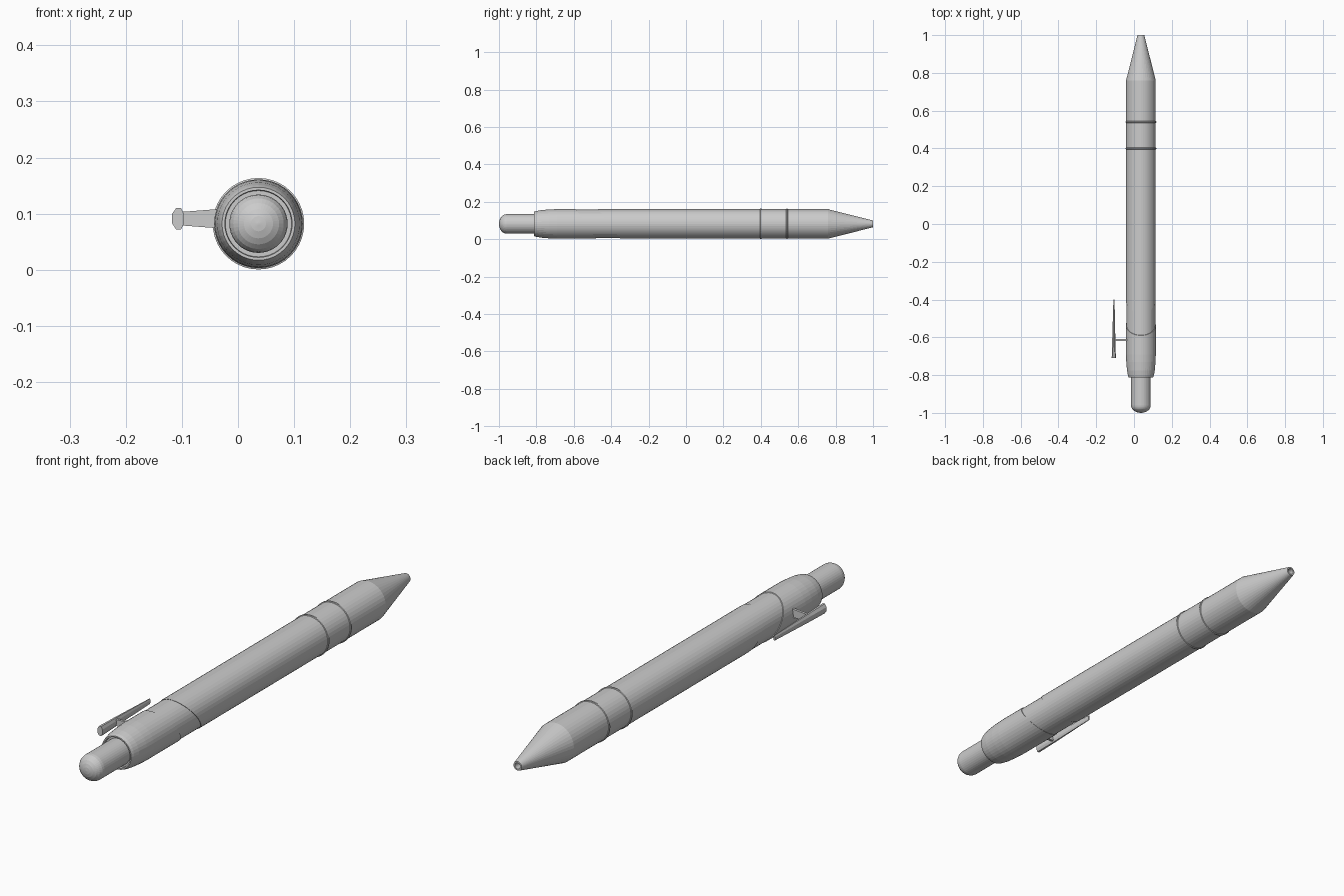
import bpy, bmesh, math

if "Cube" in bpy.data.objects:
    bpy.data.objects.remove(bpy.data.objects["Cube"])

CX, CZ = 0.0365, 0.082   # pen axis
SEG = 40


def make_object(name, bm):
    bmesh.ops.recalc_face_normals(bm, faces=bm.faces)
    mesh = bpy.data.meshes.new(name)
    bm.to_mesh(mesh)
    bm.free()
    obj = bpy.data.objects.new(name, mesh)
    bpy.context.collection.objects.link(obj)
    return obj


def loft(bm, rings, cap_start=False, cap_end=False):
    rows = [[bm.verts.new(p) for p in ring] for ring in rings]
    for a, b in zip(rows, rows[1:]):
        n = len(a)
        for i in range(n):
            j = (i + 1) % n
            bm.faces.new((a[i], a[j], b[j], b[i]))
    if cap_start:
        bm.faces.new(rows[0])
    if cap_end:
        bm.faces.new(rows[-1])


def lathe(name, profile, cap_start=False, cap_end=False):
    """Profile of (y, radius, slant); slant tilts the ring's plane."""
    bm = bmesh.new()
    rings = []
    for y, r, slant in profile:
        ring = []
        for i in range(SEG):
            t = 2 * math.pi * i / SEG
            h = r * math.sin(t)
            ring.append((CX + r * math.cos(t), y - slant * h, CZ + h))
        rings.append(ring)
    loft(bm, rings, cap_start, cap_end)
    return make_object(name, bm)


# Barrel with slanted rear edge, conical nose and a hollow tip
lathe("barrel", [(-0.41, 0.0745, 0.75), (-0.41, 0.0785, 0.75),
                 (0.76, 0.0785, 0), (1.0, 0.018, 0), (1.0, 0.012, 0),
                 (0.96, 0.012, 0)], cap_end=True)

# Recessed slanted band between cap and barrel
lathe("slanted_band", [(-0.55, 0.0765, 0.72), (-0.40, 0.0765, 0.75)])

# Rear cap with rounded shoulder and a stepped collar
lathe("rear_cap", [(-0.80, 0.050, 0), (-0.80, 0.059, 0), (-0.812, 0.060, 0),
                   (-0.812, 0.065, 0), (-0.80, 0.069, 0), (-0.775, 0.0735, 0),
                   (-0.73, 0.0775, 0), (-0.69, 0.079, 0),
                   (-0.535, 0.079, 0.7), (-0.535, 0.0745, 0.7)])

# Push button with a shallow dome
dome = [(-0.96 - 0.04 * math.sin(a), 0.052 * math.cos(a), 0)
        for a in (math.radians(d) for d in (88, 75, 60, 45, 30, 15, 0))]
lathe("push_button", dome + [(-0.79, 0.052, 0)], cap_start=True)

# Thin grip rings
for label, y in (("rear", 0.40), ("front", 0.54)):
    lathe(label + "_grip_ring", [(y - 0.005, 0.077, 0), (y - 0.003, 0.0815, 0),
                                 (y + 0.003, 0.0815, 0), (y + 0.005, 0.077, 0)])

# Clip blade: bevelled section tapering toward the nose
bm = bmesh.new()
section = [(-1, -0.4), (-1, 0.4), (-0.3, 1), (0.5, 1),
           (1, 0.4), (1, -0.4), (0.5, -1), (-0.3, -1)]
stations = [(-0.71, -0.107, 0.011, 0.019), (-0.615, -0.107, 0.0085, 0.017),
            (-0.40, -0.106, 0.003, 0.010)]
loft(bm, [[(x + u * w, y, 0.091 + v * h) for u, v in section]
          for y, x, w, h in stations], True, True)
make_object("clip_blade", bm)

# Clip arm joining blade and cap
bm = bmesh.new()
loft(bm, [[(x, -0.615 + sy * 0.005, 0.091 + sz * h)
           for sy, sz in ((-1, -1), (1, -1), (1, 1), (-1, 1))]
          for x, h in ((-0.102, 0.012), (-0.036, 0.017))], True, True)
make_object("clip_arm", bm)
